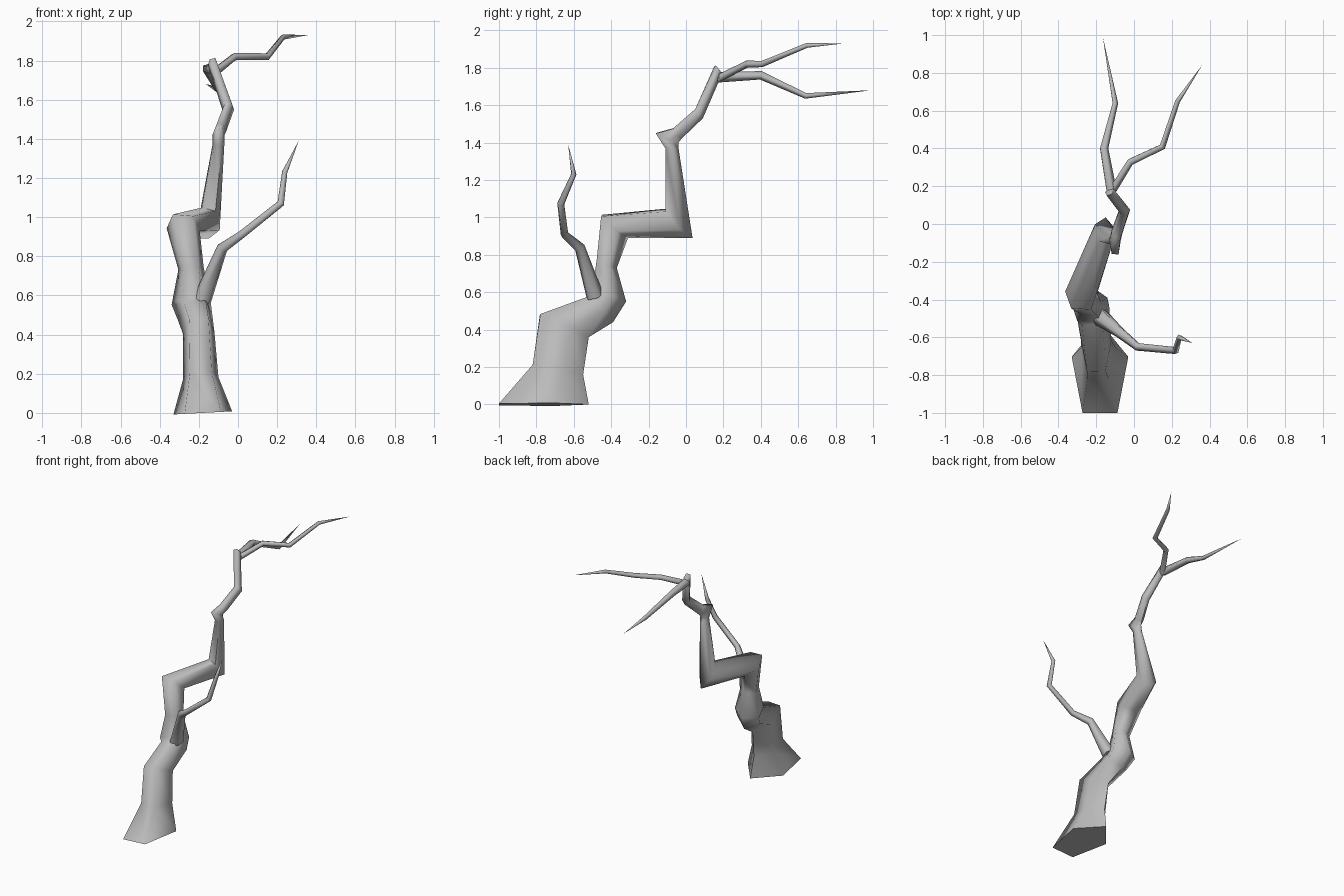
import bpy, bmesh, math
from mathutils import Vector

cube = bpy.data.objects.get("Cube")
if cube:
    bpy.data.objects.remove(cube, do_unlink=True)

SIDES = 5
bark = bpy.data.materials.new("grey bark")
bark.use_nodes = True
grey = (0.5, 0.5, 0.5, 1)
bark.diffuse_color = grey
bark.node_tree.nodes["Principled BSDF"].inputs["Base Color"].default_value = grey


def tangent(points, i):
    ahead = points[min(i + 1, len(points) - 1)] - points[i]
    behind = points[i] - points[max(i - 1, 0)]
    return (ahead.normalized() + behind.normalized()).normalized()


def loft(name, rings):
    """Skin a list of rings; a ring of one point makes a pointed tip."""
    bm = bmesh.new()
    loops = [[bm.verts.new(p) for p in ring] for ring in rings]
    for a, b in zip(loops, loops[1:]):
        for i in range(SIDES):
            j = (i + 1) % SIDES
            if len(b) == 1:
                bm.faces.new((a[i], a[j], b[0]))
            else:
                bm.faces.new((a[i], a[j], b[j], b[i]))
    bm.faces.new(loops[0][::-1])
    if len(loops[-1]) > 1:
        bm.faces.new(loops[-1])
    bmesh.ops.recalc_face_normals(bm, faces=bm.faces)
    mesh = bpy.data.meshes.new(name)
    bm.to_mesh(mesh)
    bm.free()
    mesh.materials.append(bark)
    obj = bpy.data.objects.new(name, mesh)
    bpy.context.collection.objects.link(obj)
    bpy.ops.object.select_all(action="DESELECT")
    obj.select_set(True)
    bpy.context.view_layer.objects.active = obj
    bpy.ops.object.shade_smooth_by_angle(angle=math.radians(80))


def limb(name, sections):
    """Thick limb: each section has x, half width, then its front and back (y, z)."""
    fronts = [Vector((x, *f)) for x, w, f, b in sections]
    backs = [Vector((x, *b)) for x, w, f, b in sections]
    centres = [(f + b) / 2 for f, b in zip(fronts, backs)]
    low = math.cos(math.pi * 4 / 5)
    rings = []
    for i, (x, w, _, _) in enumerate(sections):
        side = (backs[i] - fronts[i]).cross(tangent(centres, i)).normalized()
        ring = []
        for k in range(SIDES):
            a = math.tau * k / SIDES
            t = (math.cos(a) - low) / (1 - low)
            ring.append(fronts[i].lerp(backs[i], t) + side * w * math.sin(a) / 0.951)
        rings.append(ring)
    loft(name, rings)


def branch(name, path):
    """Thin branch: each point has x, y, z and radius, ending in a tip."""
    points = [Vector(p[:3]) for p in path]
    rings = []
    u = Vector((0.3, 0.2, 1))
    for i, p in enumerate(points[:-1]):
        t = tangent(points, i)
        u = (u - t * u.dot(t)).normalized()
        v = t.cross(u)
        r = path[i][3]
        rings.append([p + r * (u * math.cos(math.tau * k / SIDES) + v * math.sin(math.tau * k / SIDES))
                      for k in range(SIDES)])
    loft(name, rings + [[points[-1]]])


# Crooked trunk, from the flared foot to the fork
limb("trunk", [
    (-0.18, 0.15, (-1.0, 0), (-0.52, 0)),
    (-0.19, 0.09, (-0.82, 0.21), (-0.55, 0.16)),
    (-0.20, 0.08, (-0.78, 0.48), (-0.52, 0.36)),
    (-0.22, 0.09, (-0.53, 0.57), (-0.39, 0.44)),
    (-0.24, 0.10, (-0.51, 0.59), (-0.32, 0.55)),
    (-0.24, 0.065, (-0.48, 0.75), (-0.37, 0.73)),
    (-0.28, 0.085, (-0.45, 1.01), (-0.31, 0.89)),
    (-0.15, 0.06, (-0.10, 1.04), (0.035, 0.89)),
    (-0.10, 0.03, (-0.11, 1.37), (-0.04, 1.37)),
    (-0.10, 0.03, (-0.16, 1.45), (-0.04, 1.40)),
    (-0.09, 0.03, (-0.07, 1.475), (-0.025, 1.42)),
    (-0.05, 0.03, (0.05, 1.58), (0.09, 1.53)),
    (-0.13, 0.025, (0.155, 1.81), (0.19, 1.76)),
])

# Side branch low on the trunk
branch("low_branch", [
    (-0.18, -0.49, 0.58, 0.05), (-0.08, -0.57, 0.84, 0.03),
    (0.02, -0.65, 0.91, 0.022), (0.22, -0.67, 1.07, 0.02),
    (0.24, -0.60, 1.23, 0.015), (0.31, -0.63, 1.39, 0)])

# Two twigs forking from the top
branch("upper_twig", [
    (-0.12, 0.17, 1.74, 0.022), (-0.02, 0.33, 1.82, 0.02),
    (0.15, 0.41, 1.82, 0.018), (0.23, 0.65, 1.92, 0.014),
    (0.36, 0.84, 1.93, 0)])
branch("lower_twig", [
    (-0.12, 0.17, 1.75, 0.03), (-0.16, 0.40, 1.76, 0.024),
    (-0.10, 0.64, 1.65, 0.016), (-0.165, 0.99, 1.68, 0)])
